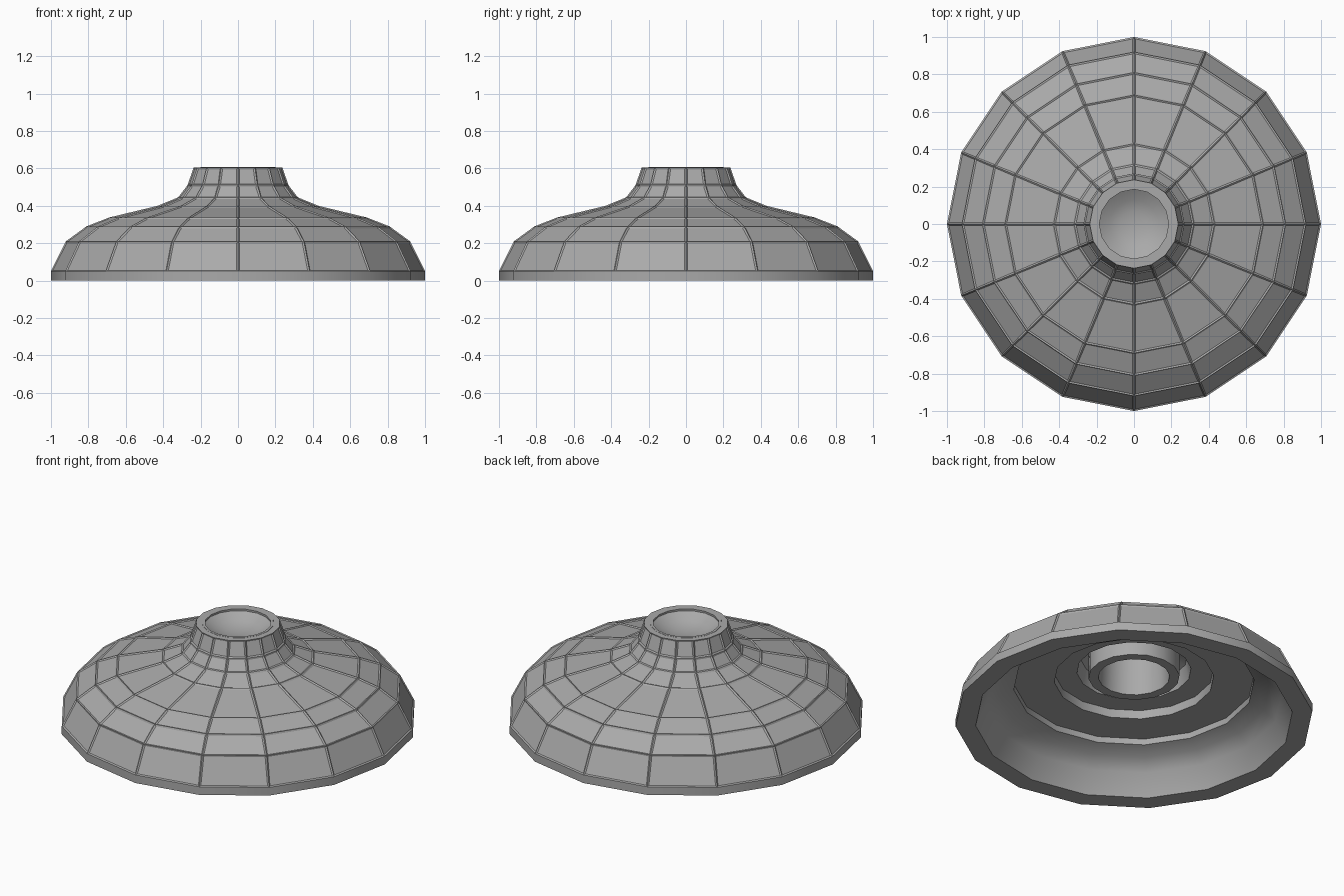
import bpy, bmesh, math

if "Cube" in bpy.data.objects:
    bpy.data.objects.remove(bpy.data.objects["Cube"], do_unlink=True)

SIDES = 16

grey = bpy.data.materials.new("plain_grey")
grey.use_nodes = True
colour = (0.4, 0.4, 0.4, 1)
grey.diffuse_color = colour
grey.node_tree.nodes["Principled BSDF"].inputs["Base Color"].default_value = colour


def lathe(name, profile, closed=False, panels=()):
    """Spin an (r, z) profile into facets; listed bands get sunken panels."""
    bm = bmesh.new()
    rings = []
    for r, z in profile:
        if r == 0:
            rings.append([bm.verts.new((0, 0, z))] * SIDES)
            continue
        angles = [math.tau * i / SIDES for i in range(SIDES)]
        rings.append([bm.verts.new((r * math.cos(a), r * math.sin(a), z)) for a in angles])
    pairs = list(zip(rings, rings[1:]))
    if closed:
        pairs.append((rings[-1], rings[0]))
    sunken = []
    for band, (a, b) in enumerate(pairs):
        for i in range(SIDES):
            j = (i + 1) % SIDES
            corners = list(dict.fromkeys([a[i], a[j], b[j], b[i]]))
            face = bm.faces.new(corners)
            if band in panels:
                sunken.append(face)
    bmesh.ops.recalc_face_normals(bm, faces=bm.faces)
    # Shallow panels leave raised ribs along the facet edges
    if sunken:
        bmesh.ops.inset_individual(bm, faces=sunken, thickness=0.012, depth=-0.006)
    mesh = bpy.data.meshes.new(name)
    bm.to_mesh(mesh)
    bm.free()
    mesh.materials.append(grey)
    obj = bpy.data.objects.new(name, mesh)
    bpy.context.collection.objects.link(obj)
    bpy.ops.object.select_all(action="DESELECT")
    obj.select_set(True)
    bpy.context.view_layer.objects.active = obj
    bpy.ops.object.shade_smooth_by_angle(angle=math.radians(30))
    weighted = obj.modifiers.new("weighted_normals", "WEIGHTED_NORMAL")
    weighted.keep_sharp = True
    return obj


# Flared shell: outer skin from rim to neck, then the stepped underside
outer = [(1, 0), (1, 0.05), (0.92, 0.21), (0.81, 0.29), (0.69, 0.337),
         (0.43, 0.4), (0.32, 0.445), (0.27, 0.51), (0.237, 0.605)]
under = [(0.2, 0.605), (0.2, 0.45), (0.3, 0.4), (0.32, 0.31), (0.447, 0.31),
         (0.447, 0.257), (0.674, 0.257), (0.674, 0.22), (0.76, 0.19),
         (0.83, 0.13), (0.888, 0)]
lathe("flared_shell", outer + under, closed=True, panels=(1, 2, 3, 4, 5, 6, 7))

# Socket tube hanging down inside the neck
lathe("socket_tube", [(0.255, 0.27), (0.255, 0.45), (0.2, 0.606), (0.185, 0.606),
                      (0.19, 0.53), (0.2, 0.27)], closed=True)

# Shallow dished plug in the top opening
lathe("dished_plug", [(0, 0.54), (0.07, 0.545), (0.13, 0.56), (0.187, 0.595),
                      (0.189, 0.53), (0, 0.53)])
